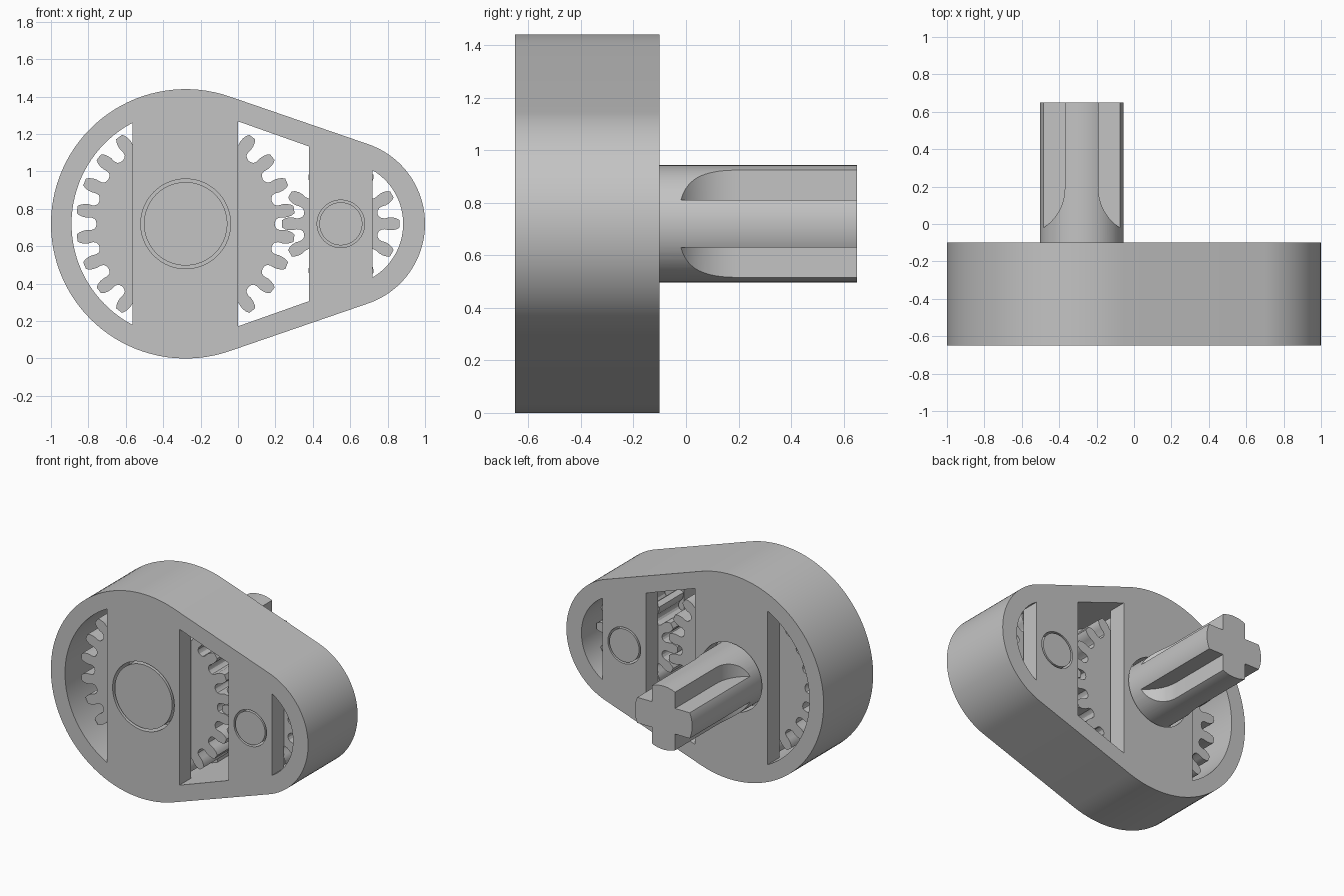
import bpy, bmesh
from math import cos, sin, acos, pi, radians

cube = bpy.data.objects.get("Cube")
if cube:
    bpy.data.objects.remove(cube, do_unlink=True)

grey = bpy.data.materials.new("plain grey")
grey.use_nodes = True
colour = (0.55, 0.55, 0.55, 1)
grey.diffuse_color = colour
grey.node_tree.nodes["Principled BSDF"].inputs["Base Color"].default_value = colour

BIG_X, SMALL_X, AXIS_Z = -0.28, 0.55, 0.72
FRONT, BACK, BAR = -0.65, -0.10, 0.13


def solid(name, points, push):
    """Closed solid from a flat outline pushed along a vector."""
    bm = bmesh.new()
    face = bm.faces.new([bm.verts.new(p) for p in points])
    top = bmesh.ops.extrude_face_region(bm, geom=[face])["geom"]
    bmesh.ops.translate(bm, vec=push, verts=[v for v in top if isinstance(v, bmesh.types.BMVert)])
    bmesh.ops.recalc_face_normals(bm, faces=bm.faces)
    mesh = bpy.data.meshes.new(name)
    bm.to_mesh(mesh)
    bm.free()
    mesh.materials.append(grey)
    obj = bpy.data.objects.new(name, mesh)
    bpy.context.collection.objects.link(obj)
    return obj


def prism(name, outline, y0, y1):
    return solid(name, [(x, y0, z) for x, z in outline], (0, y1 - y0, 0))


def box(name, x0, x1, y0, y1, z0, z1):
    return prism(name, [(x0, z0), (x1, z0), (x1, z1), (x0, z1)], y0, y1)


def activate(obj):
    bpy.ops.object.select_all(action='DESELECT')
    obj.select_set(True)
    bpy.context.view_layer.objects.active = obj


def combine(obj, other, operation='DIFFERENCE'):
    other.hide_render = True
    mod = obj.modifiers.new("combine", 'BOOLEAN')
    mod.operation = operation
    mod.solver = 'EXACT'
    mod.object = other
    activate(obj)
    bpy.ops.object.modifier_apply(modifier=mod.name)
    bpy.data.objects.remove(other, do_unlink=True)


def arc(cx, cz, r, a0, a1, n):
    return [(cx + r * cos(a0 + (a1 - a0) * i / n), cz + r * sin(a0 + (a1 - a0) * i / n))
            for i in range(n + 1)]


def circle(cx, r, n=72):
    return arc(cx, AXIS_Z, r, 0, 2 * pi, n)[:-1]


def teardrop(big, small):
    """Two circles joined by their outer tangents."""
    a = acos((big - small) / (SMALL_X - BIG_X))
    return (arc(BIG_X, AXIS_Z, big, a, 2 * pi - a, 64)
            + arc(SMALL_X, AXIS_Z, small, -a, a, 40))


def gear(name, cx, teeth, start, root, flank, y0, y1):
    """Flank holds (half angle, radius) pairs from root to tip."""
    pitch, outline = 2 * pi / teeth, []
    for i in range(teeth):
        mid = start + i * pitch
        tooth = [(-pitch / 2, root)] + [(-radians(a), r) for a, r in flank]
        tooth += [(radians(a), r) for a, r in reversed(flank)]
        outline += [(cx + r * cos(mid + a), AXIS_Z + r * sin(mid + a)) for a, r in tooth]
    return prism(name, outline, y0, y1)


# Housing: teardrop wall with two bars on the front and back
housing = prism("housing", teardrop(0.72, 0.45), FRONT, BACK)
hollow = prism("hollow", teardrop(0.61, 0.333), FRONT - 0.1, BACK + 0.1)
for x0, x1 in ((-0.565, 0.0), (0.38, 0.72)):
    for y0, y1 in ((FRONT - 0.2, FRONT + BAR), (BACK - BAR, BACK + 0.2)):
        combine(hollow, box("bar", x0, x1, y0, y1, -0.5, 2))
combine(housing, hollow)

# Bearing holes through the bars
for x, r in ((BIG_X, 0.24), (SMALL_X, 0.127)):
    combine(housing, prism("bore", circle(x, r), FRONT - 0.1, BACK + 0.1))

# Gears
gear_front, gear_back = FRONT + BAR + 0.01, BACK - BAR - 0.01
large_gear = gear("large_gear", BIG_X, 24, radians(7.5), 0.476,
                  [(5.6, 0.48), (4.3, 0.488), (3.7, 0.505), (3.9, 0.53),
                   (3.6, 0.55), (2.9, 0.57), (1.9, 0.585)], gear_front, gear_back)
small_gear = gear("small_gear", SMALL_X, 12, 0, 0.203,
                  [(11, 0.207), (8, 0.22), (7, 0.237), (7.6, 0.26),
                   (7, 0.28), (5.5, 0.3), (3.5, 0.315)], gear_front, gear_back)

# Small axle, flush with both faces
combine(small_gear, prism("axle", circle(SMALL_X, 0.115), FRONT, BACK), 'UNION')

# Output shaft with four corner slots that curve out near the base
output_shaft = prism("output_shaft", circle(BIG_X, 0.223, 96), FRONT, 0.65)
runout = arc(0.09 + 0.25, 0.19, 0.25, pi, 1.5 * pi, 20)
slot = [(0.09, 0.8)] + runout + [(0.34, 0.8)]
for sx in (-1, 1):
    for sz in (-1, 1):
        points = [(BIG_X + sx * x, y, AXIS_Z + sz * 0.09) for x, y in slot]
        combine(output_shaft, solid("slot", points, (0, 0, sz * 0.3)))
combine(large_gear, output_shaft, 'UNION')
large_gear.name = "large_gear_and_shaft"
small_gear.name = "small_gear_and_axle"

for obj in (housing, large_gear, small_gear):
    activate(obj)
    bpy.ops.object.shade_smooth_by_angle(angle=radians(25))
